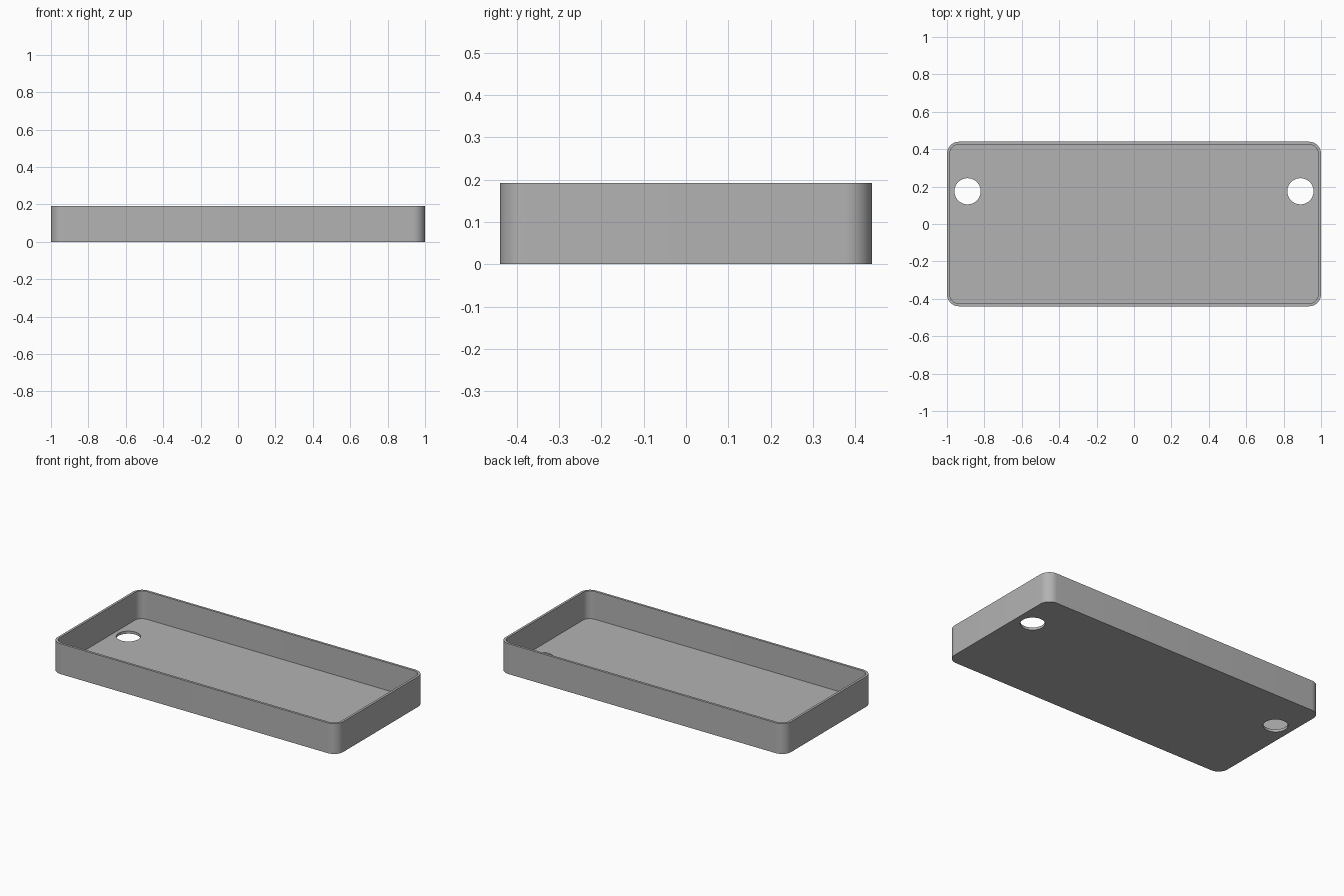
import bpy, bmesh
from math import pi, cos, sin, radians

cube = bpy.data.objects.get("Cube")
if cube:
    bpy.data.objects.remove(cube, do_unlink=True)

LENGTH, WIDTH, HEIGHT = 2.0, 0.88, 0.192
WALL, FLOOR, CORNER = 0.015, 0.016, 0.065
HOLE_X, HOLE_Y, HOLE_R = 0.89, 0.175, 0.07

grey = bpy.data.materials.new("plain grey")
grey.use_nodes = True
colour = (0.45, 0.45, 0.45, 1)
grey.diffuse_color = colour
grey.node_tree.nodes["Principled BSDF"].inputs["Base Color"].default_value = colour


def rounded_loop(bm, inset, z, steps=12):
    """Ring of vertices around a rounded rectangle."""
    r = CORNER - inset
    cx, cy = LENGTH / 2 - CORNER, WIDTH / 2 - CORNER
    ring = []
    for q, (sx, sy) in enumerate([(1, 1), (-1, 1), (-1, -1), (1, -1)]):
        for i in range(steps + 1):
            a = (q + i / steps) * pi / 2
            ring.append(bm.verts.new((sx * cx + r * cos(a), sy * cy + r * sin(a), z)))
    return ring


# Open tray: outer wall, rim, inner wall, then the two floor faces
bm = bmesh.new()
rings = [rounded_loop(bm, inset, z) for inset, z in
         [(0, 0), (0, HEIGHT), (WALL, HEIGHT), (WALL, FLOOR)]]
for low, high in zip(rings, rings[1:]):
    for i in range(len(low)):
        j = (i + 1) % len(low)
        bm.faces.new((low[i], low[j], high[j], high[i]))
bm.faces.new(rings[0][::-1])
bm.faces.new(rings[-1])
bmesh.ops.recalc_face_normals(bm, faces=bm.faces)
mesh = bpy.data.meshes.new("tray")
bm.to_mesh(mesh)
bm.free()
tray = bpy.data.objects.new("tray", mesh)
bpy.context.collection.objects.link(tray)
mesh.materials.append(grey)

# Round holes through the floor at both ends
bpy.context.view_layer.objects.active = tray
for side in (-1, 1):
    bpy.ops.mesh.primitive_cylinder_add(vertices=48, radius=HOLE_R, depth=0.1,
                                        location=(side * HOLE_X, HOLE_Y, 0))
    cutter = bpy.context.object
    cutter.name = "hole_cutter"
    cutter.hide_render = True
    cutter.data.materials.append(grey)
    bpy.context.view_layer.objects.active = tray
    cut = tray.modifiers.new("hole", "BOOLEAN")
    cut.operation = "DIFFERENCE"
    cut.solver = "EXACT"
    cut.object = cutter
    bpy.ops.object.modifier_apply(modifier=cut.name)
    bpy.data.objects.remove(cutter, do_unlink=True)

# Smooth corners with crisp rims
bpy.ops.object.select_all(action="DESELECT")
tray.select_set(True)
bpy.ops.object.shade_smooth_by_angle(angle=radians(30))
